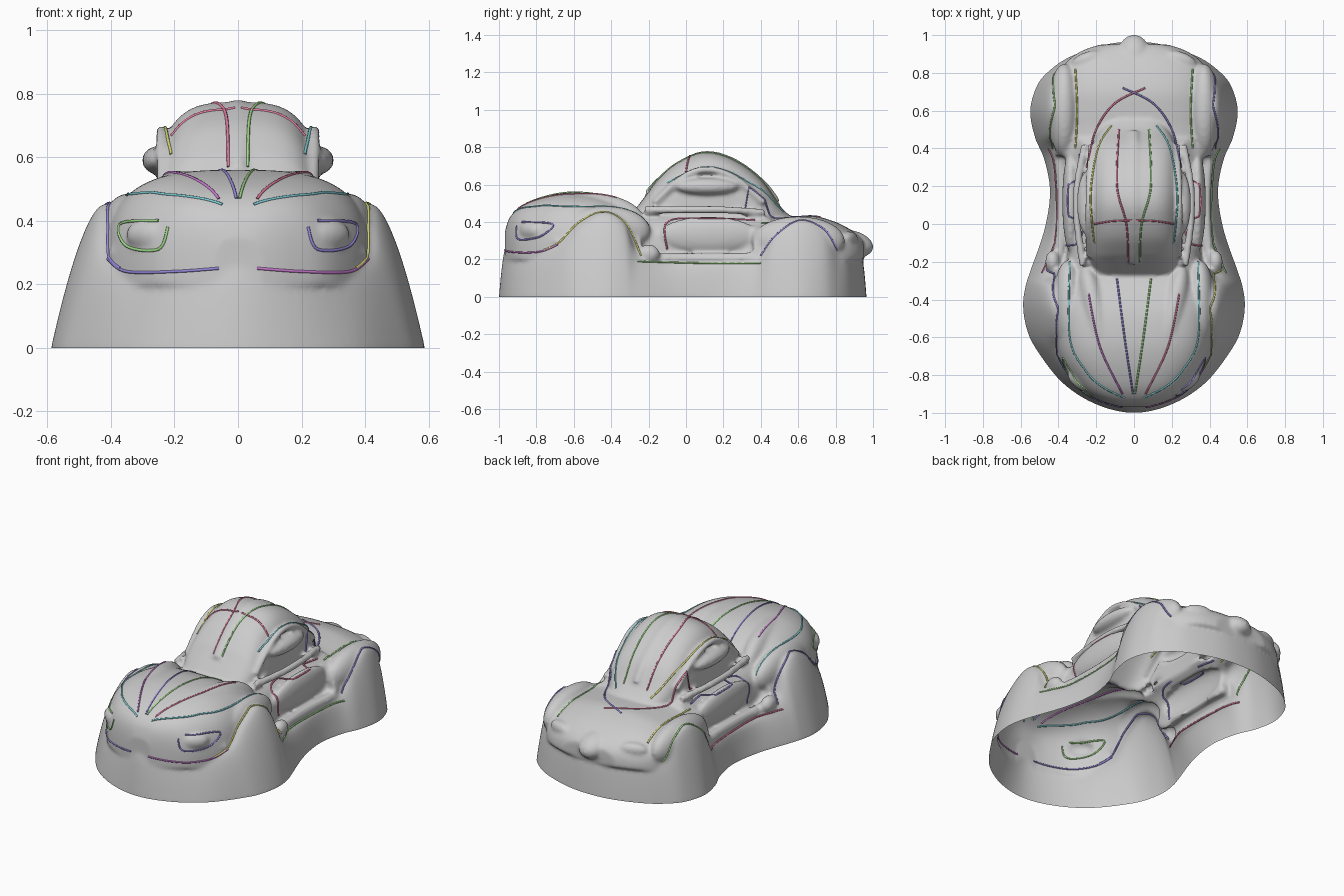
import bpy, bmesh, math, random
from mathutils import Vector
from mathutils.bvhtree import BVHTree

if "Cube" in bpy.data.objects:
    bpy.data.objects.remove(bpy.data.objects["Cube"])

random.seed(4)
parts = []


def smooth_path(pts, n=6, closed=False):
    """Catmull-Rom through tuples of any length."""
    pts = [Vector(p) for p in pts]
    c, out = len(pts), []
    get = (lambda i: pts[i % c]) if closed else (lambda i: pts[max(0, min(c - 1, i))])
    for i in range(c if closed else c - 1):
        a, b, d, e = get(i - 1), get(i), get(i + 1), get(i + 2)
        for k in range(n):
            t = k / n
            out.append(0.5 * (2 * b + (d - a) * t + (2 * a - 5 * b + 4 * d - e) * t * t
                              + (3 * b - a - 3 * d + e) * t ** 3))
    if not closed:
        out.append(pts[-1])
    return out


def skin(name, rings):
    """Closed solid through a list of rings, with fan caps."""
    bm = bmesh.new()
    vs = [[bm.verts.new(p) for p in r] for r in rings]
    n = len(vs[0])
    for a, b in zip(vs, vs[1:]):
        for i in range(n):
            j = (i + 1) % n
            bm.faces.new((a[i], a[j], b[j], b[i]))
    for r in (vs[0], vs[-1]):
        mid = bm.verts.new(sum((v.co for v in r), Vector()) / n)
        for i in range(n):
            bm.faces.new((r[i], r[(i + 1) % n], mid))
    bmesh.ops.recalc_face_normals(bm, faces=bm.faces)
    me = bpy.data.meshes.new(name)
    bm.to_mesh(me)
    bm.free()
    ob = bpy.data.objects.new(name, me)
    bpy.context.collection.objects.link(ob)
    parts.append(ob)


def loft(name, stations, zb, n):
    """Arched sections along y; station = (y, half width, top z)."""
    rings = []
    for y, w, zt in smooth_path(stations, 5):
        ring = []
        for k in range(33):
            a = math.pi * k / 32
            c, s = math.cos(a), max(0, math.sin(a))
            ring.append((math.copysign(w * abs(c) ** (2 / n), c), y, zb + (zt - zb) * s ** (2 / n)))
        rings.append(ring)
    skin(name, rings)


def blob(name, loc, r, rot=(0, 0, 0)):
    bpy.ops.mesh.primitive_uv_sphere_add(segments=28, ring_count=16, location=loc, rotation=rot)
    ob = bpy.context.object
    ob.name, ob.scale = name, r
    parts.append(ob)


def tube(name, pts, r, closed=False, smooth=True):
    cu = bpy.data.curves.new(name, 'CURVE')
    cu.dimensions, cu.bevel_depth, cu.bevel_resolution, cu.use_fill_caps = '3D', r, 1, True
    path = smooth_path(pts, 6, closed) if smooth else pts
    sp = cu.splines.new('POLY')
    sp.points.add(len(path) - 1)
    for q, p in zip(sp.points, path):
        q.co = (*p, 1)
    sp.use_cyclic_u = closed
    ob = bpy.data.objects.new(name, cu)
    bpy.context.collection.objects.link(ob)
    return ob


# Skirt: base outline (x, y) and the seam it meets (x, y, z), front centre to rear centre
half = [(0, -1, 0, -.965, .26), (.2, -.955, .17, -.91, .255), (.38, -.84, .32, -.79, .25),
        (.52, -.66, .41, -.68, .28), (.57, -.55, .42, -.57, .39), (.588, -.43, .42, -.44, .455),
        (.575, -.33, .43, -.33, .4), (.55, -.25, .445, -.26, .24),
        (.475, -.03, .42, -.1, .18), (.445, .17, .41, .15, .18), (.475, .34, .42, .37, .2),
        (.525, .46, .44, .48, .33), (.55, .6, .43, .61, .41), (.515, .73, .42, .74, .36),
        (.45, .81, .38, .81, .25), (.34, .885, .32, .865, .22), (.16, .948, .15, .925, .21), (0, .965, 0, .94, .21)]
loop = half + [(-a, b, -c, d, e) for a, b, c, d, e in half[-2:0:-1]]
loop = smooth_path(loop, 6, True)
rings = [[(p[0], p[1], -.1) for p in loop]]
for k in range(15):
    t = 1 - (1 - k / 14) ** 1.4
    f = (1 - t) ** .6
    rings.append([(p[2] + (p[0] - p[2]) * f, p[3] + (p[1] - p[3]) * f, p[4] * t) for p in loop])
skin("skirt", rings)

# Main body volumes
loft("front_body", [(-.968, .08, .35), (-.945, .16, .42), (-.9, .255, .47), (-.83, .325, .51), (-.72, .39, .545),
                    (-.6, .42, .56), (-.45, .43, .545), (-.32, .43, .49), (-.24, .42, .42)], .2, 3.1)
loft("mid_body", [(-.35, .37, .455), (0, .345, .455), (.2, .345, .455), (.45, .37, .445)], .13, 4)
loft("rear_body", [(.36, .42, .44), (.5, .43, .43), (.6, .43, .432), (.7, .42, .43), (.8, .4, .4),
                   (.87, .345, .365), (.92, .27, .33), (.95, .18, .3)], .2, 2.7)
loft("cabin", [(-.27, .2, .47), (-.2, .235, .563), (-.15, .245, .627), (-.05, .25, .715), (.1, .255, .773),
               (.25, .25, .738), (.4, .23, .63), (.5, .18, .49), (.56, .12, .43)], .38, 3.3)
parts.append(tube("roof_rib", [(0, -.2, .545), (0, -.14, .61), (0, -.04, .692), (0, .1, .752), (0, .25, .714),
                               (0, .4, .603), (0, .48, .5)], .032))
blob("tail_spine", (0, .885, .285), (.09, .12, .07), (-.25, 0, 0))

# Mirrored body details
for s in (1, -1):
    blob("hood_lobe", (s * .19, -.53, .4), (.09, .32, .158), (0, 0, s * -.22))
    blob("front_fender", (s * .35, -.43, .355), (.08, .24, .13))
    blob("fender_corner", (s * .43, -.2, .23), (.04, .06, .05))
    blob("rear_fender", (s * .37, .6, .3), (.085, .25, .13))
    blob("door_panel", (s * .335, .12, .33), (.045, .27, .1))
    blob("side_window", (s * .25, .11, .59), (.052, .17, .045))
    blob("headlight", (s * .28, -.83, .355), (.085, .045, .05), (0, 0, s * .65))
    blob("tail_light", (s * .25, .875, .31), (.085, .035, .04), (0, 0, s * -.35))
    for name, pts, r in [
        ("window_rim", [(.235, -.17, .5), (.24, -.03, .63), (.24, .1, .68), (.235, .25, .64), (.225, .42, .5)], .02),
        ("belt_line", [(.27, -.22, .465), (.3, 0, .465), (.3, .2, .465), (.26, .42, .45)], .022),
        ("sill", [(.41, -.26, .205), (.385, -.05, .205), (.38, .17, .205), (.4, .42, .21)], .032),
        ("bumper", [(.03, -.945, .275), (.17, -.895, .275), (.31, -.79, .275), (.39, -.68, .3)], .025),
        ("grille_bar", [(.05, -.945, .35), (.17, -.9, .35)], .018),
        ("rear_bumper", [(0, .935, .24), (.17, .915, .24), (.32, .85, .245), (.4, .76, .29)], .025),
    ]:
        parts.append(tube(name, [(s * x, y, z) for x, y, z in pts], r))

# Fuse the parts into one smooth sheet, open underneath
bpy.ops.object.select_all(action='DESELECT')
for o in parts:
    o.select_set(True)
bpy.context.view_layer.objects.active = parts[0]
bpy.ops.object.convert(target='MESH')
bpy.ops.object.join()
body = bpy.context.object
body.name = "draped_car_body"
m = body.modifiers.new("fuse", 'REMESH')
m.mode, m.voxel_size = 'VOXEL', .011
m = body.modifiers.new("soften", 'SMOOTH')
m.factor, m.iterations = .5, 6
for name in ("fuse", "soften"):
    bpy.ops.object.modifier_apply(modifier=name)
bm = bmesh.new()
bm.from_mesh(body.data)
bmesh.ops.bisect_plane(bm, geom=bm.verts[:] + bm.edges[:] + bm.faces[:], plane_co=(0, 0, 0),
                       plane_no=(0, 0, 1), clear_inner=True)
tree = BVHTree.FromBMesh(bm)
bm.to_mesh(body.data)
bm.free()
body.data.shade_smooth()

# Coloured seam strokes laid on the sheet, projected along one axis
mats = []
for i, c in enumerate([(.75, .2, .35), (.35, .7, .25), (.3, .25, .7), (.2, .6, .65), (.7, .7, .2), (.6, .2, .65)]):
    mat = bpy.data.materials.new("seam_colour_%d" % i)
    mat.diffuse_color = (*c, 1)
    mat.use_nodes = True
    mat.node_tree.nodes["Principled BSDF"].inputs["Base Color"].default_value = mat.diffuse_color
    mats.append(mat)


def seam(name, pts, view):
    for s in (1, -1):
        path = []
        for a, b in smooth_path(pts, 8):
            if view == 'top':
                o, d = Vector((s * a, b, 2)), Vector((0, 0, -1))
            elif view == 'side':
                o, d = Vector((s * 2, a, b)), Vector((-s, 0, 0))
            else:
                o, d = Vector((s * a, -2, b)), Vector((0, 1, 0))
            hit = tree.ray_cast(o, d)[0]
            if hit:
                path.append(hit)
        if len(path) > 1:
            tube(name, path, .005, smooth=False).data.materials.append(random.choice(mats))


seam("hood_centre_seam", [(.09, -.29), (.05, -.6), (.005, -.9)], 'top')
seam("hood_side_seam", [(.24, -.37), (.18, -.65), (.06, -.9)], 'top')
seam("hood_edge_seam", [(.34, -.2), (.34, -.6), (.26, -.77), (.17, -.86), (.05, -.92)], 'top')
seam("roof_seam", [(.03, -.2), (.04, 0), (.09, .2), (.08, .5)], 'top')
seam("windshield_seam", [(.01, .02), (.12, .015), (.21, 0)], 'top')
seam("cabin_edge_seam", [(.21, -.1), (.23, .15), (.19, .4), (.12, .52)], 'top')
seam("deck_seam", [(.25, .3), (.2, .5), (.1, .64), (-.06, .72)], 'top')
seam("rear_side_seam", [(.31, .4), (.3, .6), (.31, .82)], 'top')
seam("front_arch_seam", [(-.76, .25), (-.68, .29), (-.57, .4), (-.44, .455), (-.32, .39), (-.24, .22)], 'side')
seam("rear_arch_seam", [(.4, .22), (.48, .33), (.61, .41), (.74, .36), (.81, .25)], 'side')
seam("door_seam", [(-.1, .25), (-.1, .4), (.1, .42), (.37, .41)], 'side')
seam("sill_seam", [(-.26, .19), (.1, .18), (.4, .18)], 'side')
seam("bumper_seam", [(.06, .25), (.2, .24), (.35, .24), (.41, .28)], 'front')
seam("headlight_seam", [(.22, .38), (.25, .31), (.35, .32), (.37, .39), (.25, .4)], 'front')
